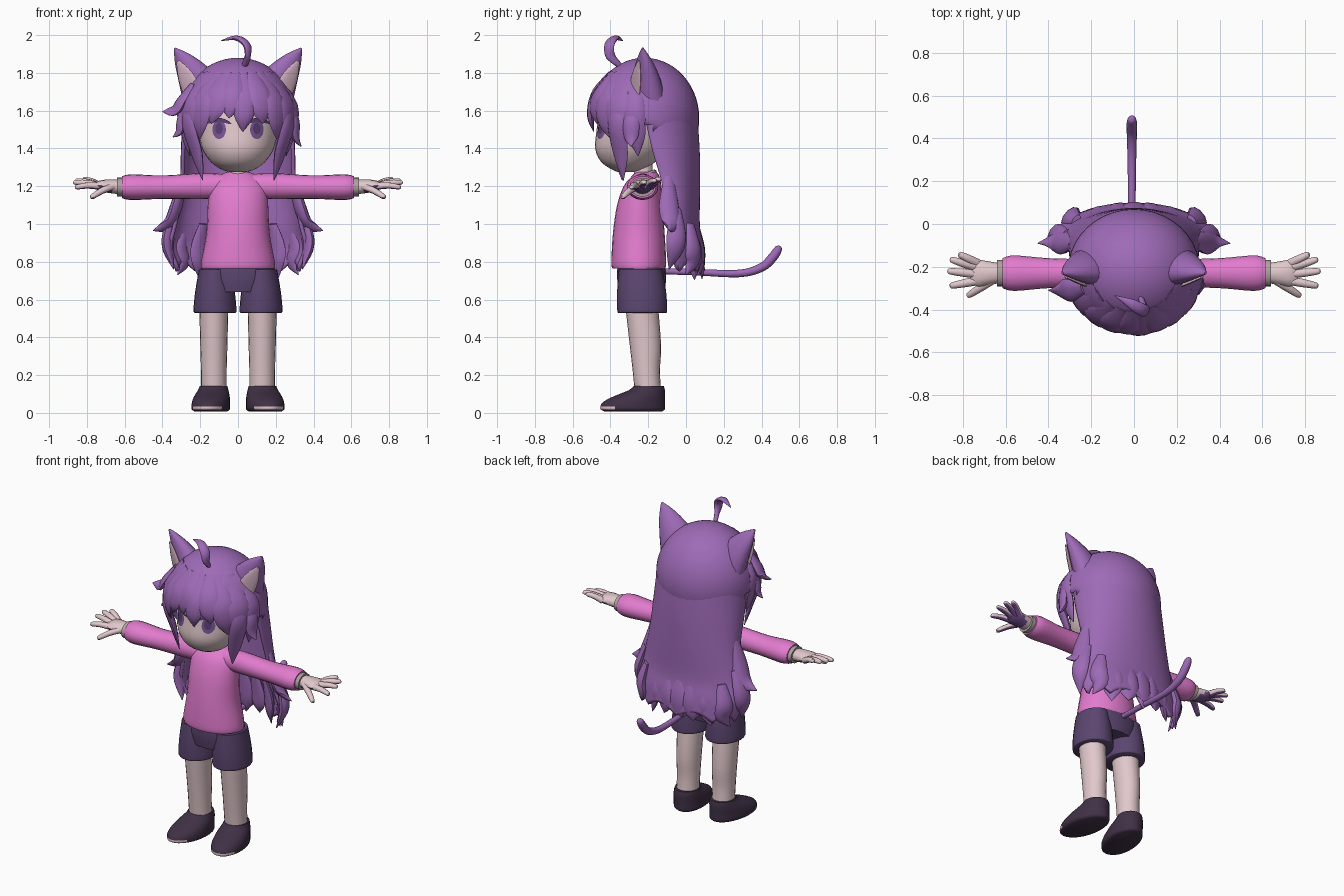
import bpy, bmesh
from math import sin, cos, pi, radians, sqrt
from mathutils import Vector, Matrix
from mathutils.bvhtree import BVHTree

if "Cube" in bpy.data.objects:
    bpy.data.objects.remove(bpy.data.objects["Cube"])


def material(name, rgb):
    m = bpy.data.materials.new(name)
    m.use_nodes = True
    m.diffuse_color = (*rgb, 1)
    m.node_tree.nodes["Principled BSDF"].inputs["Base Color"].default_value = (*rgb, 1)
    return m


HAIR = material("violet hair", (.34, .145, .47))
SKIN = material("pale skin", (.76, .58, .6))
SHIRT = material("pink shirt", (.76, .2, .62))
SHORTS = material("dark violet shorts", (.105, .06, .16))
SHOE = material("plum shoe", (.05, .03, .06))
EAR = material("inner ear pink", (.64, .43, .53))
CUFF = material("grey trim", (.42, .36, .35))
PAD = material("purple pad", (.2, .09, .31))
EYE = material("eye violet", (.1, .05, .17))
parts = []


def finish(name, bm, mat):
    bmesh.ops.recalc_face_normals(bm, faces=bm.faces)
    me = bpy.data.meshes.new(name)
    bm.to_mesh(me)
    bm.free()
    me.materials.append(mat)
    ob = bpy.data.objects.new(name, me)
    bpy.context.collection.objects.link(ob)
    parts.append(ob)
    return ob


def recolor(ob, mat, rule):
    ob.data.materials.append(mat)
    for p in ob.data.polygons:
        if rule(p):
            p.material_index = 1


def skin(name, rings, mat, closed=True):
    """Bridge rings of points into a surface, capped when closed."""
    bm = bmesh.new()
    vs = [[bm.verts.new(p) for p in r] for r in rings]
    n = len(rings[0])
    for a, b in zip(vs, vs[1:]):
        for i in range(n if closed else n - 1):
            j = (i + 1) % n
            bm.faces.new((a[i], a[j], b[j], b[i]))
    if closed:
        bm.faces.new(vs[0])
        bm.faces.new(vs[-1])
    return finish(name, bm, mat)


def spline(rows, sub):
    """Catmull-Rom interpolation of equal-length tuples."""
    r = [rows[0]] + list(rows) + [rows[-1]]
    out = []
    for a, b, c, d in zip(r, r[1:], r[2:], r[3:]):
        for k in range(sub):
            t = k / sub
            out.append([.5 * (2 * q + (s - p) * t + (2 * p - 5 * q + 4 * s - u) * t * t
                              + (3 * q - p - 3 * s + u) * t ** 3)
                        for p, q, s, u in zip(a, b, c, d)])
    return out + [list(rows[-1])]


def loft(name, rows, mat, x=0, sides=24, sub=4):
    """Stack of horizontal ellipses: z, half width, half depth, y centre."""
    rings = [[(x + rx * cos(2 * pi * i / sides), yc + ry * sin(2 * pi * i / sides), z)
              for i in range(sides)] for z, rx, ry, yc in spline(rows, sub)]
    return skin(name, rings, mat)


def tube(name, pts, sizes, mat, out=(0, 0, 1), sides=12, sub=4):
    """Elliptic tube on a path; sizes are half width and half thickness along out."""
    rows = spline([tuple(p) + tuple(s) for p, s in zip(pts, sizes)], sub)
    P = [Vector(r[:3]) for r in rows]
    rings = []
    for i, (p, r) in enumerate(zip(P, rows)):
        t = (P[min(i + 1, len(P) - 1)] - P[max(i - 1, 0)]).normalized()
        o = Vector(out(p) if callable(out) else out)
        w = t.cross(o).normalized()
        o = w.cross(t)
        a, b = max(r[3], .002), max(r[4], .002)
        rings.append([p + w * a * cos(2 * pi * k / sides) + o * b * sin(2 * pi * k / sides)
                      for k in range(sides)])
    return skin(name, rings, mat)


# Torso, neck, collar and waist
loft("shirt", [(.765, .195, .14, -.25), (.8, .195, .145, -.25), (.95, .168, .137, -.25),
               (1.1, .16, .12, -.245), (1.2, .15, .1, -.23), (1.25, .11, .075, -.215),
               (1.275, .06, .055, -.21)], SHIRT)
loft("neck", [(1.2, .05, .05, -.22), (1.34, .045, .05, -.23)], SKIN)
bpy.ops.mesh.primitive_torus_add(major_radius=.062, minor_radius=.012, major_segments=24,
                                 minor_segments=8, location=(0, -.225, 1.255), rotation=(.35, 0, 0))
collar = bpy.context.object
collar.name = "collar"
collar.data.materials.append(CUFF)
parts.append(collar)
loft("shorts_waist", [(.64, .17, .12, -.235), (.72, .2, .13, -.235), (.82, .175, .12, -.24)], SHORTS)

# Limbs, mirrored
for s, side in ((1, "left"), (-1, "right")):
    loft(side + "_shorts_leg", [(.53, .108, .128, -.232), (.545, .114, .132, -.232),
         (.64, .105, .13, -.235), (.76, .085, .115, -.24)], SHORTS, x=s * .122)
    loft(side + "_leg", [(.1, .068, .07, -.2), (.22, .068, .072, -.21), (.36, .072, .083, -.215),
                         (.6, .078, .087, -.238)], SKIN, x=s * .128, sides=20)
    shoe = loft(side + "_shoe", [(.008, .085, .155, -.28), (.018, .098, .172, -.283),
                (.034, .1, .174, -.283), (.06, .098, .165, -.275), (.09, .092, .135, -.245),
                (.12, .08, .096, -.207), (.142, .073, .08, -.197)], SHOE, sides=28, sub=2)
    recolor(shoe, SKIN, lambda p: p.center.y < -.4 and .015 < p.center.z < .034)
    shoe.data.transform(Matrix.Translation((s * .13, -.2, 0)) @ Matrix.Rotation(s * .17, 4, "Z")
                        @ Matrix.Translation((0, .2, 0)))

    tube(side + "_sleeve", [(s * x, -.23, z) for x, z in
         ((.08, 1.2), (.2, 1.2), (.4, 1.195), (.56, 1.195), (.615, 1.195))],
         [(.06, .065), (.065, .068), (.07, .062), (.083, .068), (.07, .058)], SHIRT, sides=20)
    tube(side + "_cuff", [(s * .6, -.23, 1.195), (s * .64, -.23, 1.195)],
         [(.062, .05)] * 2, CUFF, sides=20)
    hand = [tube(side + "_palm", [(s * x, -.23, z) for x, z in
                 ((.62, 1.195), (.68, 1.2), (.73, 1.203), (.765, 1.205))],
                 [(.045, .038), (.055, .036), (.062, .028), (.045, .012)], SKIN)]
    tips = (("little", -.185, .82, -.14, 1.24), ("ring", -.205, .86, -.165, 1.232),
            ("middle", -.235, .872, -.22, 1.222), ("index", -.265, .862, -.29, 1.195),
            ("thumb", -.26, .78, -.338, 1.14))
    for finger, y, tx, ty, tz in tips:
        x = .66 if finger == "thumb" else .73
        base, tip = Vector((s * x, y, 1.2)), Vector((s * tx, ty, tz))
        hand.append(tube(f"{side}_{finger}_finger",
                         [base, base.lerp(tip, .5) + Vector((0, 0, .006)), base.lerp(tip, .93), tip],
                         [(.021, .02), (.019, .017), (.014, .013), (.004, .004)], SKIN, sides=10, sub=3))
    for ob in hand:
        recolor(ob, PAD, lambda p: p.normal.z < -.4 and abs(p.center.x) > .67)

# Head
head = loft("head", [(1.275, .04, .04, -.32), (1.29, .09, .085, -.31), (1.33, .145, .145, -.305),
                     (1.4, .19, .193, -.288), (1.5, .212, .208, -.265), (1.6, .22, .21, -.25),
                     (1.7, .2, .2, -.23), (1.8, .1, .1, -.22)], SKIN, sides=32)
face = BVHTree.FromPolygons([v.co for v in head.data.vertices],
                            [tuple(p.vertices) for p in head.data.polygons])


def decal(name, x, z, a, b, mat, bend=0, lift=.004, n=24):
    """Thin plate that follows the face, optionally arched."""
    rings = []
    for k in (.02, .35, .7, 1):
        ring = []
        for i in range(n):
            u, v = k * cos(2 * pi * i / n), k * sin(2 * pi * i / n)
            px, pz = x + a * u, z + b * v - bend * u * u
            y = face.ray_cast(Vector((px, -1, pz)), Vector((0, 1, 0)))[0].y
            ring.append((px, y - lift, pz))
        rings.append(ring)
    bm_ob = skin(name, rings, mat)
    return bm_ob


for s, side in ((1, "left"), (-1, "right")):
    decal(side + "_iris", s * .1, 1.5, .036, .05, PAD)
    decal(side + "_pupil", s * .1, 1.505, .02, .03, EYE, lift=.006)
    decal(side + "_lash", s * .105, 1.55, .07, .012, EYE, bend=.02, lift=.008)

# Hair cap: dome trimmed on a slope
CENTRE = Vector((0, -.22, 1.56))
bm = bmesh.new()
bmesh.ops.create_uvsphere(bm, u_segments=40, v_segments=28, radius=1)
for v in bm.verts:
    v.co = Vector((v.co.x * .3, v.co.y * .28, v.co.z * .31)) + CENTRE
low = [f for f in bm.faces if f.calc_center_median().z < 1.52 - .4 * (f.calc_center_median().y + .22)]
bmesh.ops.delete(bm, geom=low, context="FACES")
cap = finish("hair_cap", bm, HAIR)

# Long hair at the back with a scalloped hem
rings = []
rows = spline([(1.64, .282, .245, -.2), (1.4, .292, .212, -.15), (1.2, .3, .165, -.1),
               (1.0, .335, .143, -.08), (.88, .36, .14, -.06), (.77, .32, .125, -.035)], 4)
for k, (z, w, d, yc) in enumerate(rows):
    ring = []
    drop = max(0, k / (len(rows) - 1) - .6) / .4
    for i in range(49):
        t = radians(-98 + 196 * i / 48)
        scallop = drop * (.05 * abs(sin(4 * t)) - .02)
        ring.append((w * sin(t), yc + d * cos(t), z + scallop))
    rings.append(ring)
back = skin("back_hair", rings, HAIR, closed=False)
for ob in (cap, back):
    mod = ob.modifiers.new("thickness", "SOLIDIFY")
    mod.thickness, mod.offset = .02, 0


def scalp(az, z, k=1.0):
    """Point on the hair volume; azimuth in degrees from the front."""
    h = (z - CENTRE.z) / .31
    r = k * (sqrt(max(0, 1 - h * h)) if h > 0 else 1 + .25 * h)
    return Vector((.3 * r * sin(radians(az)), CENTRE.y - .28 * r * cos(radians(az)), z))


def outward(p):
    return p - Vector((0, -.2, min(p.z, 1.5)))


TAPER = (.5, 1, .85, .03)


def lock(name, pts, w, t=.022):
    tube(name, pts, [(w * f, t * max(f, .3) if f > .1 else .002) for f in TAPER],
         HAIR, out=outward, sides=10)


# Fringe and face-framing locks: start azimuth, tip azimuth, tip height, half width
fringe = [(-75, -82, 1.36, .06), (-52, -66, 1.4, .075), (-34, -46, 1.45, .07), (-18, -28, 1.53, .07),
          (-4, -9, 1.56, .065), (8, 5, 1.49, .06), (22, 26, 1.53, .07), (36, 47, 1.45, .07),
          (54, 66, 1.4, .075), (75, 82, 1.36, .06), (-60, -56, 1.23, .055), (60, 58, 1.23, .055)]
for i, (a, b, z, w) in enumerate(fringe):
    lock(f"fringe_lock_{i + 1}", [scalp(a + (b - a) * f, 1.8 + (z - 1.8) * f, 1.02)
                                  for f in (0, .4, .75, 1)], w)

# Loose side tufts
lock("right_side_tuft", [(-.24, -.3, 1.74), (-.3, -.31, 1.65), (-.335, -.31, 1.6), (-.4, -.31, 1.595)], .055)
lock("right_lower_tuft", [(-.28, -.28, 1.66), (-.3, -.3, 1.55), (-.31, -.3, 1.49), (-.345, -.3, 1.46)], .04)
lock("left_side_tuft", [(.26, -.28, 1.66), (.3, -.29, 1.55), (.305, -.29, 1.46), (.335, -.29, 1.41)], .045)

# Flicked ends and hem points of the back hair
for s, side in ((1, "left"), (-1, "right")):
    flicks = [[(.29, -.09, 1.25), (.325, -.09, 1.1), (.37, -.08, 1.0), (.45, -.09, .965)],
              [(.32, -.05, 1.08), (.365, -.05, .95), (.37, -.06, .86), (.34, -.09, .76)],
              [(.27, .02, 1.0), (.3, .03, .88), (.29, .03, .8), (.32, 0, .73)]]
    for i, path in enumerate(flicks):
        lock(f"{side}_flick_{i + 1}", [(s * x, y, z) for x, y, z in path], .055, .03)
for i, (x, z) in enumerate(((-.2, .72), (-.1, .74), (0, .71), (.1, .735), (.2, .705))):
    y = .075 - x * x
    lock(f"hem_point_{i + 1}", [(x * .9, y - .02, 1.0), (x, y, .88), (x, y + .005, .79), (x * 1.05, y + .01, z)],
         .065, .025)

# Cat ears with inner plates
for s, side in ((1, "left"), (-1, "right")):
    path = [Vector((s * x, y, z)) for x, y, z in
            ((.18, -.205, 1.69), (.238, -.21, 1.79), (.292, -.22, 1.87), (.335, -.23, 1.93))]
    sizes = [(.13, .085), (.092, .062), (.052, .034), (.006, .006)]
    facing = Vector((s * .5, -.85, 0))
    tube(side + "_ear", path, sizes, HAIR, out=facing, sides=16)
    plate = [p + facing * t * .98 + Vector((s * .01, 0, -.008)) for p, (w, t) in zip(path, sizes)]
    tube(side + "_inner_ear", plate[:3], [(.06, .012), (.046, .01), (.01, .004)], EAR,
         out=facing, sides=12)

# Curled strand on top
tube("top_strand", [(.03, -.34, 1.83), (.052, -.4, 1.89), (.045, -.405, 1.95), (-.01, -.375, 1.985),
                    (-.09, -.335, 1.97)],
     [(.014, .012), (.026, .016), (.03, .016), (.024, .013), (.002, .002)], HAIR, out=(.6, -.4, .7))

# Tail
tube("tail", [(-.01, -.13, .75), (-.01, .05, .745), (-.01, .28, .738), (-.01, .4, .77),
              (-.01, .46, .825), (-.01, .49, .87), (-.01, .497, .884)],
     [(.016,) * 2, (.017,) * 2, (.02,) * 2, (.023,) * 2, (.025,) * 2, (.02,) * 2, (.005,) * 2],
     HAIR, out=(1, 0, 0))

# Smooth shading with sharp creases kept
bpy.ops.object.select_all(action="DESELECT")
for ob in parts:
    ob.select_set(True)
bpy.context.view_layer.objects.active = parts[0]
bpy.ops.object.shade_smooth_by_angle(angle=radians(50))
